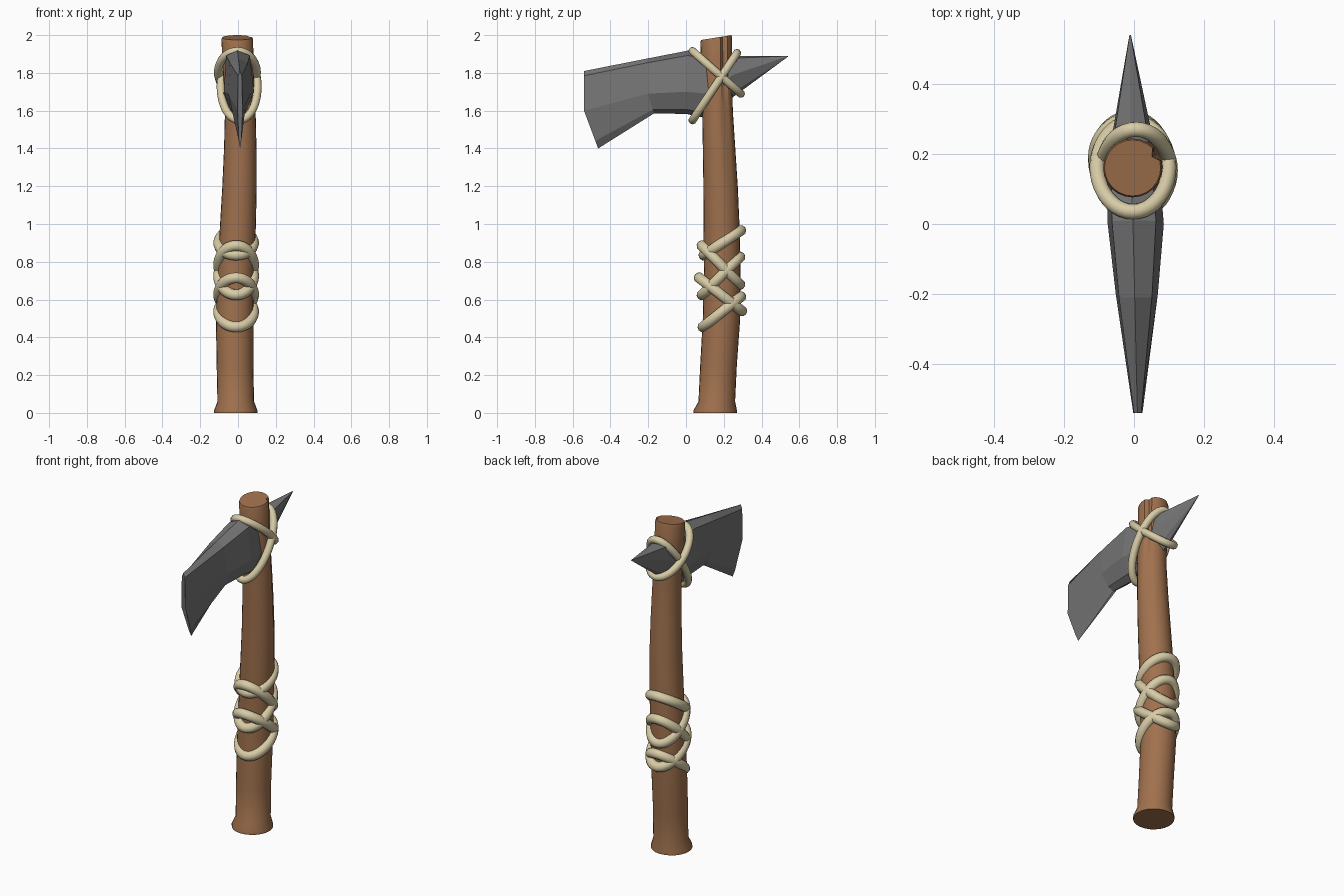
import bpy, bmesh, math
from mathutils import Vector

cube = bpy.data.objects.get("Cube")
if cube:
    bpy.data.objects.remove(cube, do_unlink=True)


def material(name, rgb):
    m = bpy.data.materials.new(name)
    m.use_nodes = True
    m.diffuse_color = (*rgb, 1)
    m.node_tree.nodes["Principled BSDF"].inputs["Base Color"].default_value = (*rgb, 1)
    return m


WOOD = material("brown wood", (0.35, 0.165, 0.075))
STONE = material("grey stone", (0.18, 0.18, 0.18))
ROPE = material("cream rope", (0.68, 0.60, 0.38))


def loft(name, rings, mat, closed=False, smooth=True):
    """Skin a list of equal-length rings of points."""
    bm = bmesh.new()
    rows = [[bm.verts.new(p) for p in ring] for ring in rings]
    n = len(rows[0])
    pairs = list(zip(rows, rows[1:]))
    if closed:
        pairs.append((rows[-1], rows[0]))
    for a, b in pairs:
        for i in range(n):
            j = (i + 1) % n
            bm.faces.new((a[i], a[j], b[j], b[i]))
    if not closed:
        bm.faces.new(rows[0])
        bm.faces.new(rows[-1])
    bmesh.ops.remove_doubles(bm, verts=bm.verts, dist=0.0005)
    bmesh.ops.recalc_face_normals(bm, faces=bm.faces)
    me = bpy.data.meshes.new(name)
    bm.to_mesh(me)
    bm.free()
    me.materials.append(mat)
    ob = bpy.data.objects.new(name, me)
    bpy.context.scene.collection.objects.link(ob)
    if smooth:
        bpy.ops.object.select_all(action='DESELECT')
        ob.select_set(True)
        bpy.context.view_layer.objects.active = ob
        bpy.ops.object.shade_smooth_by_angle(angle=math.radians(40))
    return ob


# Handle: slightly bent pole, flared foot, slanted top, shallow split on one side
SIDES = 24
stations = [  # z, centre x, centre y, radius
    (0, -0.012, 0.155, 0.114), (0.015, -0.012, 0.155, 0.114),
    (0.06, -0.012, 0.163, 0.097), (0.25, -0.016, 0.172, 0.097),
    (0.5, -0.018, 0.188, 0.099), (0.75, -0.012, 0.192, 0.097),
    (1.0, 0, 0.188, 0.095), (1.2, 0.008, 0.183, 0.091),
    (1.4, 0.012, 0.175, 0.086), (1.6, 0.012, 0.167, 0.081),
    (1.8, 0.002, 0.162, 0.081), (1.975, -0.004, 0.16, 0.084), (1.987, -0.004, 0.16, 0.08),
]
rings = []
for z, cx, cy, r in stations:
    ring = []
    for i in range(SIDES):
        a = math.tau * i / SIDES
        depth = max(0, z - 1) * 0.2 if i == 2 else 0
        rr = r * (1 - depth)
        y = rr * math.sin(a)
        slant = 0.16 * y if z > 1.9 else 0
        ring.append((cx + rr * math.cos(a), cy + y, z + slant))
    rings.append(ring)
loft("handle", rings, WOOD)

# Stone head: eight-sided sections from the cutting edge back to the spike
sections = [  # top (y, z), middle (y, z), bottom (y, z), centre x, half width
    ((-0.54, 1.81), (-0.54, 1.60), (-0.465, 1.40), 0.011, 0.013),
    ((-0.21, 1.875), (-0.2, 1.69), (-0.17, 1.585), 0.008, 0.060),
    ((0.01, 1.918), (0, 1.70), (0, 1.583), 0.005, 0.080),
    ((0.11, 1.90), (0.11, 1.69), (0.11, 1.56), 0, 0.076),
    ((0.27, 1.89), (0.25, 1.79), (0.24, 1.665), -0.005, 0.058),
    ((0.54, 1.89), (0.54, 1.888), (0.54, 1.886), -0.011, 0.002),
]
rings = []
for top, mid, bot, cx, w in sections:
    top, mid, bot = Vector(top), Vector(mid), Vector(bot)
    shoulder, low = top.lerp(mid, 0.12), mid.lerp(bot, 0.8)
    outline = [(-0.1, top), (0.72, shoulder), (1, mid), (0.5, low),
               (0, bot), (-0.5, low), (-1, mid), (-0.85, shoulder)]
    rings.append([(cx + k * w, p.x, p.y) for k, p in outline])
loft("stone_head", rings, STONE, smooth=False)


def rope_loop(name, front, back, cx, half_width, tube):
    """Oval rope ring through a front and a back point (y, z)."""
    f, b = Vector((cx, *front)), Vector((cx, *back))
    centre, along = (f + b) / 2, (b - f) / 2
    side = Vector((half_width, 0, 0))
    normal = along.cross(side).normalized()
    loops = []
    for i in range(40):
        t = math.tau * i / 40
        p = centre + along * math.cos(t) + side * math.sin(t)
        tangent = (side * math.cos(t) - along * math.sin(t)).normalized()
        out = tangent.cross(normal)
        loops.append([p + tube * (out * math.cos(u) + normal * math.sin(u))
                      for u in (math.tau * k / 10 for k in range(10))])
    loft(name, loops, ROPE, closed=True)


# Crossed lashing holding the head
rope_loop("head_lashing_rising", (0.035, 1.55), (0.27, 1.905), 0.006, 0.097, 0.022)
rope_loop("head_lashing_falling", (0.035, 1.915), (0.29, 1.69), -0.003, 0.102, 0.022)

# Grip wrapping
grip = [((0.09, 0.455), (0.29, 0.615)), ((0.07, 0.715), (0.295, 0.54)),
        ((0.085, 0.625), (0.285, 0.825)), ((0.085, 0.885), (0.285, 0.68)),
        ((0.095, 0.835), (0.29, 0.965))]
for n, (front, back) in enumerate(grip, 1):
    rope_loop(f"grip_wrap_{n}", front, back, -0.01, 0.092, 0.029)
